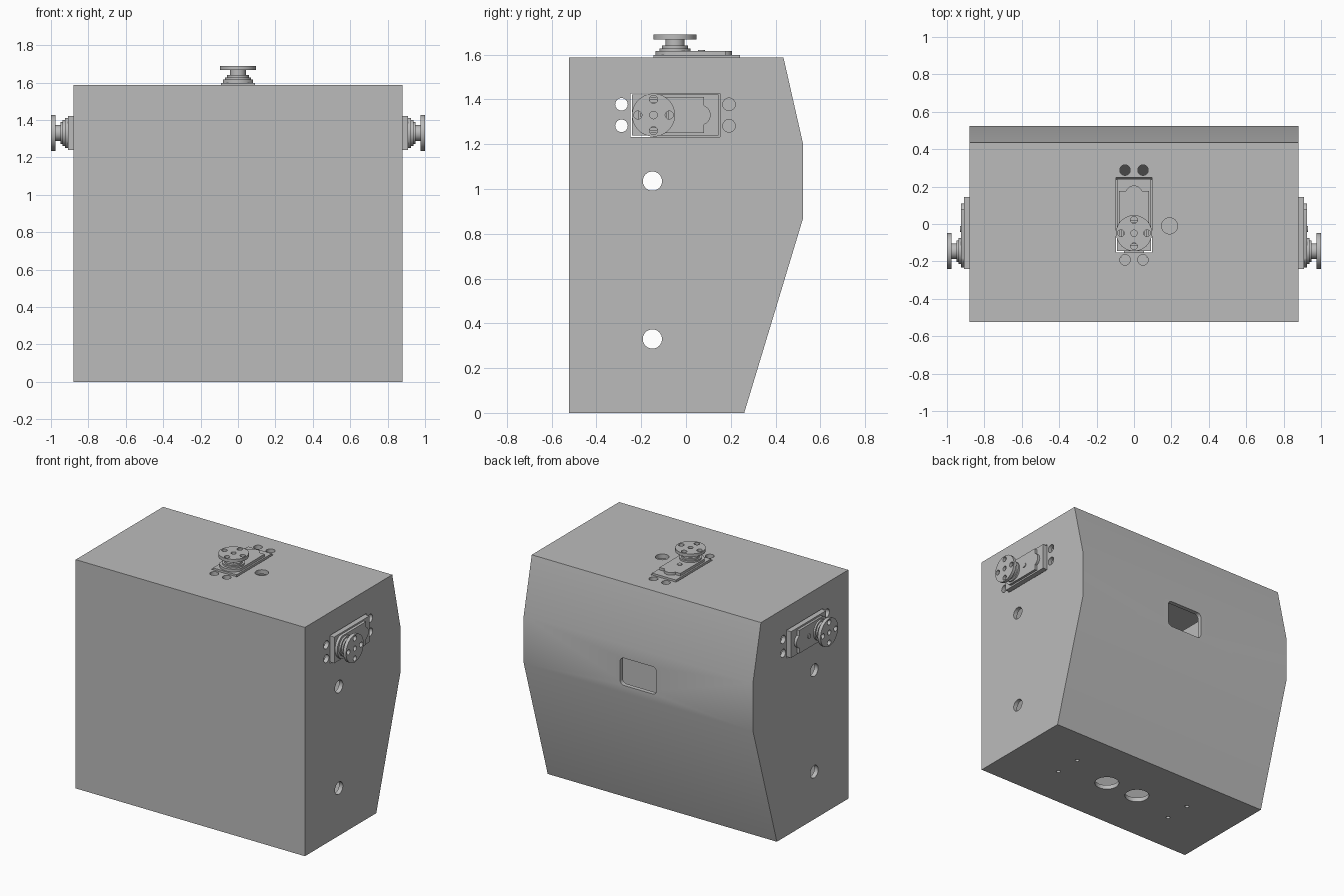
import bpy, bmesh
from math import sin, cos, pi, radians
from mathutils import Matrix, Vector

if "Cube" in bpy.data.objects:
    bpy.data.objects.remove(bpy.data.objects["Cube"], do_unlink=True)

grey = bpy.data.materials.new("plain grey")
grey.use_nodes = True
tone = (0.5, 0.5, 0.5, 1)
grey.diffuse_color = tone
grey.node_tree.nodes["Principled BSDF"].inputs["Base Color"].default_value = tone


def frame(origin, u, w):
    """Local axes: u along the part, w outward, v across."""
    u, w = Vector(u), Vector(w)
    m = Matrix((u, w.cross(u), w)).transposed().to_4x4()
    m.translation = origin
    return m


def arc(cx, cy, r, a0, a1, n):
    return [(cx + r * cos(radians(a0 + (a1 - a0) * i / n)),
             cy + r * sin(radians(a0 + (a1 - a0) * i / n))) for i in range(n + 1)]


def circle(cx, cy, r, n=32):
    return arc(cx, cy, r, 0, 360, n)[:-1]


def rect(cx, cy, w, h):
    return [(cx + sx * w / 2, cy + sy * h / 2)
            for sx, sy in ((-1, -1), (1, -1), (1, 1), (-1, 1))]


def rounded(w, h, r):
    pts = []
    for sx, sy, a in ((1, 1, 0), (-1, 1, 90), (-1, -1, 180), (1, -1, 270)):
        pts += arc(sx * (w / 2 - r), sy * (h / 2 - r), r, a, a + 90, 6)
    return pts


def prism(bm, m, pts, lo, hi):
    bottom = [bm.verts.new(m @ Vector((x, y, lo))) for x, y in pts]
    top = [bm.verts.new(m @ Vector((x, y, hi))) for x, y in pts]
    n = len(pts)
    bm.faces.new(bottom[::-1])
    bm.faces.new(top)
    for i in range(n):
        j = (i + 1) % n
        bm.faces.new((bottom[i], bottom[j], top[j], top[i]))


def finish(name, bm):
    bmesh.ops.recalc_face_normals(bm, faces=bm.faces[:])
    mesh = bpy.data.meshes.new(name)
    bm.to_mesh(mesh)
    bm.free()
    mesh.materials.append(grey)
    ob = bpy.data.objects.new(name, mesh)
    bpy.context.collection.objects.link(ob)
    return ob


def activate(ob):
    bpy.ops.object.select_all(action='DESELECT')
    ob.select_set(True)
    bpy.context.view_layer.objects.active = ob


def cut(ob, cutter_bm):
    cutter = finish("cutter", cutter_bm)
    cutter.hide_render = True
    mod = ob.modifiers.new("cut", 'BOOLEAN')
    mod.operation, mod.solver, mod.object = 'DIFFERENCE', 'EXACT', cutter
    activate(ob)
    bpy.ops.object.modifier_apply(modifier=mod.name)
    bpy.data.objects.remove(cutter, do_unlink=True)


def smooth(ob):
    activate(ob)
    bpy.ops.object.shade_smooth_by_angle(angle=radians(30))


# Frames of the mounting places: u runs towards the back
WALL, HALF, TOP = 0.03, 0.88, 1.588
mounts = {
    "top": (frame((0, -0.049, TOP), (0, 1, 0), (0, 0, 1)), 0.0),
    "left": (frame((HALF, -0.145, 1.33), (0, 1, 0), (1, 0, 0)), 0.018),
    "right": (frame((-HALF, -0.145, 1.33), (0, 1, 0), (-1, 0, 0)), 0.018),
}
MID = 0.097  # from horn axis to motor centre

# Housing: extruded side profile, hollowed
bm = bmesh.new()
profile = [(-0.523, 0), (0.26, 0), (0.523, 0.87), (0.523, 1.2), (0.435, TOP), (-0.523, TOP)]
prism(bm, frame((0, 0, 0), (0, 1, 0), (1, 0, 0)), profile, -HALF, HALF)
housing = finish("housing", bm)
solid = housing.modifiers.new("walls", 'SOLIDIFY')
solid.thickness, solid.offset, solid.use_even_offset = WALL, -1, True
activate(housing)
bpy.ops.object.modifier_apply(modifier=solid.name)

# Housing openings
bm = bmesh.new()
DEEP, OUT = -0.06, 0.05
for m, lift in mounts.values():
    prism(bm, m, rect(MID, 0, 0.4, 0.194), DEEP, OUT)
    for du in (-0.24, 0.24):
        for dv in (-0.048, 0.048):
            prism(bm, m, circle(MID + du, dv, 0.028), DEEP, OUT)
side = frame((0, 0, 0), (0, 1, 0), (1, 0, 0))
for z in (0.33, 1.035):
    prism(bm, side, circle(-0.15, z, 0.043), -1, 1)
up = frame((0, 0, 0), (1, 0, 0), (0, 0, 1))
prism(bm, up, circle(0.19, -0.01, 0.043), TOP + DEEP, TOP + OUT)
for s in (-1, 1):
    prism(bm, up, circle(s * 0.13, -0.125, 0.08), -OUT, -DEEP)
    for y in (-0.215, -0.02):
        prism(bm, up, circle(s * 0.475, y, 0.014, 16), -OUT, -DEEP)
back = frame((0, 0.523, 1.015), (1, 0, 0), (0, 1, 0))
prism(bm, back, rounded(0.28, 0.19, 0.03), DEEP, OUT)
cut(housing, bm)
smooth(housing)

# Motors with raised gear covers, stepped hubs and drilled horns
cover = arc(0, 0, 0.088, 115, 245, 20) + [(0.225, -0.08), (0.225, -0.045)]
cover += arc(0.21, 0, 0.045, -70, 70, 10) + [(0.225, 0.045), (0.225, 0.08)]
for place, (m, lift) in mounts.items():
    bm = bmesh.new()
    prism(bm, m, rect(MID, 0, 0.386, 0.182), lift - 0.36, lift + 0.01)
    prism(bm, m, cover, lift + 0.008, lift + 0.028)
    prism(bm, m, circle(0.118, 0, 0.016, 20), lift + 0.026, lift + 0.033)
    smooth(finish(place + "_motor", bm))

    bm = bmesh.new()
    for r, lo, hi in ((0.07, 0.026, 0.04), (0.058, 0.038, 0.052), (0.042, 0.05, 0.08)):
        prism(bm, m, circle(0, 0, r), lift + lo, lift + hi)
    smooth(finish(place + "_hub", bm))

    bm = bmesh.new()
    prism(bm, m, circle(0, 0, 0.096, 48), lift + 0.079, lift + 0.101)
    horn = finish(place + "_horn", bm)
    bm = bmesh.new()
    prism(bm, m, circle(0, 0, 0.017, 20), lift + 0.06, lift + 0.12)
    for k in range(4):
        a = k * pi / 2
        prism(bm, m, circle(0.07 * cos(a), 0.07 * sin(a), 0.018, 20), lift + 0.06, lift + 0.12)
    cut(horn, bm)
    smooth(horn)
